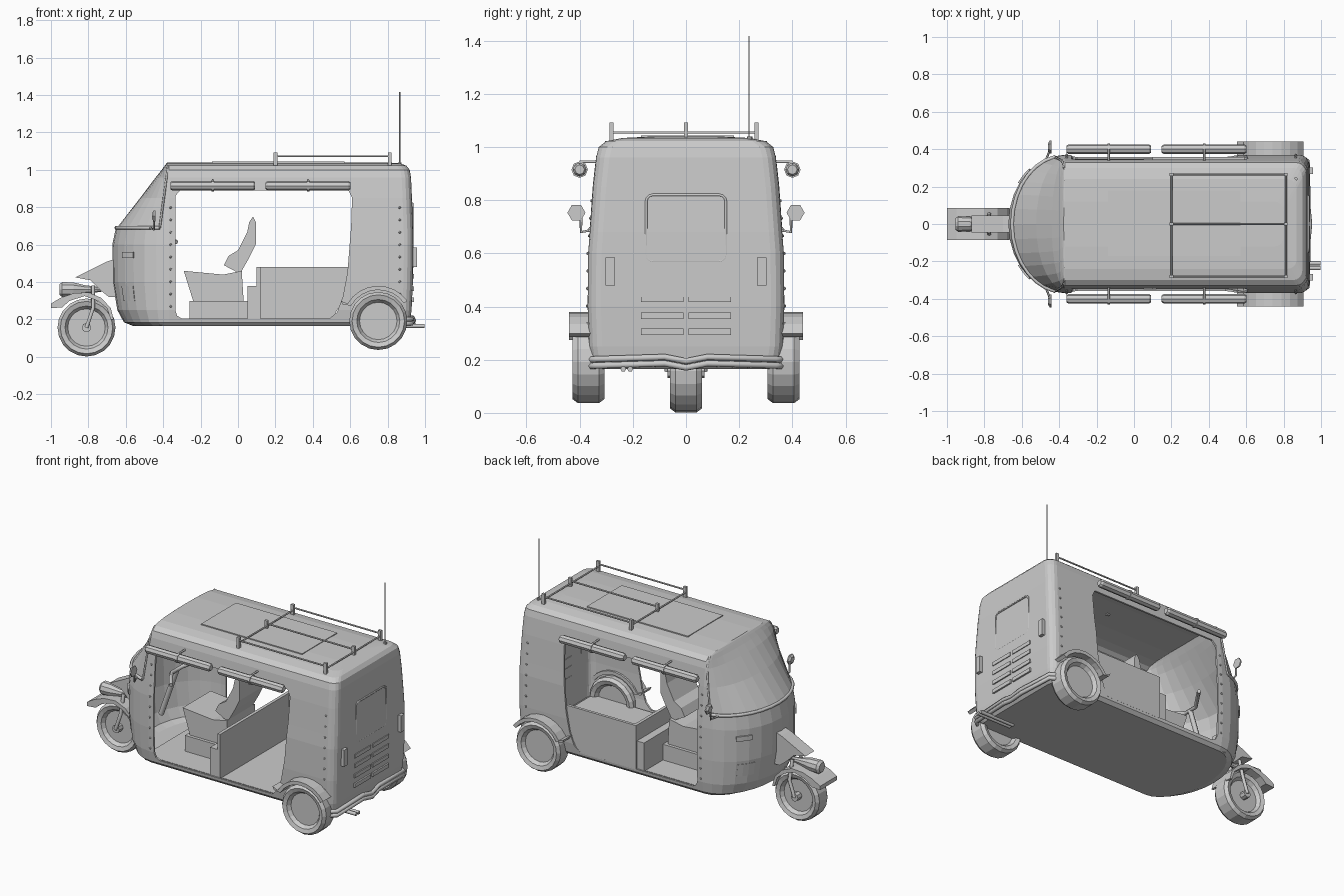
import bpy, bmesh, math
from mathutils import Vector
from math import sin, cos, pi, radians

if "Cube" in bpy.data.objects:
    bpy.data.objects.remove(bpy.data.objects["Cube"])


def mesh(name, verts, faces, loc=(0, 0, 0), rot=(0, 0, 0)):
    me = bpy.data.meshes.new(name)
    me.from_pydata([tuple(v) for v in verts], [], faces)
    bm = bmesh.new()
    bm.from_mesh(me)
    bmesh.ops.recalc_face_normals(bm, faces=bm.faces)
    bm.to_mesh(me)
    bm.free()
    ob = bpy.data.objects.new(name, me)
    ob.location, ob.rotation_euler = loc, rot
    bpy.context.collection.objects.link(ob)
    return ob


def loft(name, rings, **kw):
    n = len(rings[0])
    faces = [(i * n + j, i * n + (j + 1) % n, (i + 1) * n + (j + 1) % n, (i + 1) * n + j)
             for i in range(len(rings) - 1) for j in range(n)]
    faces += [tuple(range(n)), tuple(range((len(rings) - 1) * n, len(rings) * n))]
    return mesh(name, [p for r in rings for p in r], faces, **kw)


def prism(name, pts, y0, y1):
    return loft(name, [[(x, y, z) for x, z in pts] for y in (y0, y1)])


def box(name, x0, x1, y0, y1, z0, z1):
    return prism(name, [(x0, z0), (x1, z0), (x1, z1), (x0, z1)], y0, y1)


def lathe(name, prof, loc, n=20, along_x=False):
    # profile of (radius, offset) turned around the y (or x) axis
    rings = [[(r * cos(2 * pi * k / n), o, r * sin(2 * pi * k / n)) for k in range(n)] for r, o in prof]
    return loft(name, rings, loc=loc, rot=(0, 0, -pi / 2 if along_x else 0))


def tube(name, pts, r, closed=False):
    cu = bpy.data.curves.new(name, 'CURVE')
    cu.dimensions, cu.bevel_depth, cu.bevel_resolution, cu.use_fill_caps = '3D', r, 1, True
    sp = cu.splines.new('POLY')
    sp.points.add(len(pts) - 1)
    for p, c in zip(sp.points, pts):
        p.co = (*c, 1)
    sp.use_cyclic_u = closed
    ob = bpy.data.objects.new(name, cu)
    bpy.context.collection.objects.link(ob)
    return ob


# Body shell: rows of height, half width, nose x, rear x
ROWS = [(.165, .335, -.56, .90), (.185, .355, -.61, .92), (.25, .365, -.645, .928),
        (.4, .37, -.67, .935), (.6, .368, -.672, .937), (.68, .362, -.655, .936),
        (.85, .35, -.523, .93), (.96, .338, -.44, .925), (1.0, .328, -.408, .918),
        (1.022, .30, -.392, .90), (1.034, .24, -.383, .87), (1.04, .12, -.376, .80)]


def row_at(z):
    for a, b in zip(ROWS, ROWS[1:]):
        if a[0] <= z <= b[0]:
            t = (z - a[0]) / (b[0] - a[0])
            return [u + t * (v - u) for u, v in zip(a, b)]


def nose(z, grow=0, t0=-90, t1=90, n=14):
    _, w, xf, _ = row_at(z)
    out = []
    for k in range(n + 1):
        t = radians(t1 + (t0 - t1) * k / n)
        out.append((-.37 - (-.37 - xf + grow) * cos(t), (w + grow) * sin(t), z))
    return out


def body_ring(z):
    _, w, _, xr = row_at(z)
    ring, c = nose(z), .05
    for s in (-1, 1):
        for k in range(5):
            a = radians(-90 + 22.5 * k) if s < 0 else radians(22.5 * k)
            ring.append((xr - c + c * cos(a), s * (w - c) + c * sin(a), z))
    return ring


body = loft("body_shell", [body_ring(r[0]) for r in ROWS])
sol = body.modifiers.new("thickness", 'SOLIDIFY')
sol.thickness, sol.offset = .012, -1
DOOR = [(-.30, .205), (.49, .205), (.53, .24), (.56, .32), (.585, .45), (.605, .7), (.61, .85),
        (.59, .89), (-.31, .89), (-.335, .86), (-.335, .25), (-.325, .22)]
cutter = prism("door_cutter", DOOR, -.6, .6)
cutter.hide_render = True
cut = body.modifiers.new("doors", 'BOOLEAN')
cut.operation, cut.solver, cut.object = 'DIFFERENCE', 'EXACT', cutter
bpy.context.view_layer.objects.active = body
for m in ("thickness", "doors"):
    bpy.ops.object.modifier_apply(modifier=m)
bpy.data.objects.remove(cutter)

# Interior: floor, side panel, bulkhead and driver seat
box("floor", -.42, .89, -.335, .335, .17, .2)
prism("side_panel", [(.1, .2), (.5, .2), (.56, .3), (.59, .48), (.1, .48)], .34, .358)
prism("bulkhead", [(.05, .2), (.12, .2), (.12, .48), (.1, .48), (.1, .38), (.05, .38)], -.35, .35)
box("seat_base", -.26, .05, -.16, .16, .2, .3)
prism("seat_cushion", [(-.24, .3), (.03, .3), (.02, .46), (-.08, .44), (-.29, .46)], -.14, .14)
prism("seat_back", [(-.0, .45), (.02, .46), (.06, .53), (.095, .6), (.095, .72), (.08, .75), (.06, .72),
                    (.05, .67), (0, .57), (-.05, .54), (-.075, .49)], -.12, .12)
tube("steering_column", [(-.54, 0, .3), (-.43, 0, .61)], .016)
tube("handlebar", [(-.33, -.2, .615), (-.38, -.13, .63), (-.43, -.05, .61), (-.43, .05, .61),
                   (-.38, .13, .63), (-.33, .2, .615)], .012)

# Wheels
TYRE = [(.015, -.03), (.1, -.03), (.115, -.052), (.14, -.06), (.155, -.04),
        (.155, .04), (.14, .06), (.115, .052), (.1, .03), (.015, .03)]
lathe("front_wheel", TYRE, (-.81, 0, .157))
lathe("front_hub", [(.025, -.07), (.025, .07)], (-.81, 0, .157), 8)
for s in (-1, 1):
    lathe("rear_wheel", TYRE, (.75, s * .367, .192))
    arc = [radians(35 + 115 * k / 8) for k in range(9)]
    pts = [(.75 + .19 * cos(a), .19 + .19 * sin(a)) for a in arc] + [(.55, .3), (.56, .28)]
    pts += [(.75 + .168 * cos(a), .19 + .168 * sin(a)) for a in reversed(arc)]
    prism("rear_fender", pts, s * .345, s * .44)
    tube("front_fork", [(-.81, s * .07, .157), (-.775, s * .07, .26), (-.775, s * .04, .38)], .011)

# Front fender, headlight and nose bracket
prism("front_fender", [(-1, .26), (-1, .285), (-.95, .315), (-.88, .34), (-.8, .345), (-.73, .315), (-.68, .26),
                       (-.665, .2), (-.68, .2), (-.7, .26), (-.75, .3), (-.82, .325), (-.9, .3), (-.94, .265)],
      -.085, .085)
lathe("headlight", [(.03, -.955), (.042, -.94), (.04, -.88), (.025, -.82), (.012, -.73)], (0, 0, .36), 10, True)
prism("nose_bracket", [(-.87, .425), (-.79, .41), (-.74, .36), (-.69, .32), (-.64, .32), (-.64, .53), (-.7, .51)],
      -.045, .045)

# Windscreen seam bead and pillar beads
tube("windscreen_bead", nose(.69, .004, -80, 80), .01)
for s in (-1, 1):
    pillar = [nose(.69 + .33 * k / 6, .001, s * 80, s * 80, 1)[0] for k in range(7)]
    tube("windscreen_pillar", pillar, .006)

# Nose side lights, access panels and mirrors
for s in (-1, 1):
    for name, z0, z1, a0, a1, g in (("indicator", .53, .56, 36, 52, .008), ("nose_panel", .3, .38, 32, 50, .002)):
        rings = [nose(z, g, s * a0, s * a1, 3) + nose(z, -.012, s * a1, s * a0, 3) for z in (z0, z1)]
        loft(name, rings)
    tube("mirror_arm", [(-.47, s * .345, .69), (-.45, s * .395, .68), (-.45, s * .395, .75)], .006)
    lathe("mirror", [(.02, -.46), (.034, -.45), (.034, -.442)], (0, s * .412, .753), 6, True)

# Side awning rolls with straps
for s in (-1, 1):
    for xc in (-.135, .375):
        lathe("awning_roll", [(.018, xc - .227), (.026, xc - .215), (.026, xc + .215), (.018, xc + .227)],
              (0, s * .4, .915), 8, True)
        lathe("awning_strap", [(.031, xc - .006), (.031, xc + .006)], (0, s * .4, .915), 8, True)
        tube("awning_arm", [(xc, s * .33, .945), (xc, s * .4, .945)], .006)

# Roof panel, rack and antenna
box("roof_panel", -.14, .57, -.17, .18, 1.03, 1.044)
for y in (-.28, 0, .265):
    for x in (.2, .812):
        box("rack_post", x - .01, x + .01, y - .008, y + .008, 1.02, 1.093)
    tube("rack_rail", [(.2, y, 1.072), (.812, y, 1.072)], .005)
for x in (.2, .812):
    tube("rack_crossbar", [(x, -.28, 1.055), (x, .265, 1.055)], .005)
lathe("antenna_base", [(.01, -.01), (.01, .01)], (.865, .24, 1.03), 8).rotation_euler = (pi / 2, 0, 0)
tube("antenna", [(.865, .237, 1.02), (.865, .237, 1.417)], .003)

# Rear: window frame, vents, tail lights, bumper and exhaust
corners = []
for sy, sz, a0 in ((1, 1, 0), (-1, 1, 90), (-1, -1, 180), (1, -1, 270)):
    for k in range(4):
        a = radians(a0 + 30 * k)
        corners.append((.933, sy * .125 + .025 * cos(a), .695 + sz * .1 + .025 * sin(a)))
tube("rear_window_frame", corners, .005, True)
for z in (.305, .365, .43, .49):
    for s in (-1, 1):
        box("vent_slat", .92, .941, s * .01, s * .17, z - .012, z + .012)
for s in (-1, 1):
    box("tail_light", .92, .957, s * .268, s * .302, .48, .585)
for dz in (.012, -.012):
    tube("rear_bumper", [(.8, -.365, .188 + dz), (.89, -.36, .188 + dz), (.928, -.335, .19 + dz),
                         (.932, -.08, .198 + dz), (.94, 0, .182 + dz), (.932, .08, .198 + dz),
                         (.928, .335, .19 + dz), (.89, .36, .188 + dz), (.8, .365, .188 + dz)], .013)
for y in (-.21, -.236):
    tube("exhaust_pipe", [(.75, y, .165), (.998, y, .165)], .011)

# Rivets on the door pillars
bm = bmesh.new()
for s in (-1, 1):
    for x in (-.36, .865):
        for k in range(9):
            z = .27 + .066 * k
            ball = bmesh.ops.create_icosphere(bm, subdivisions=1, radius=.007)
            bmesh.ops.translate(bm, verts=ball['verts'], vec=Vector((x, s * row_at(z)[1], z)))
me = bpy.data.meshes.new("rivets")
bm.to_mesh(me)
bm.free()
bpy.context.collection.objects.link(bpy.data.objects.new("rivets", me))
